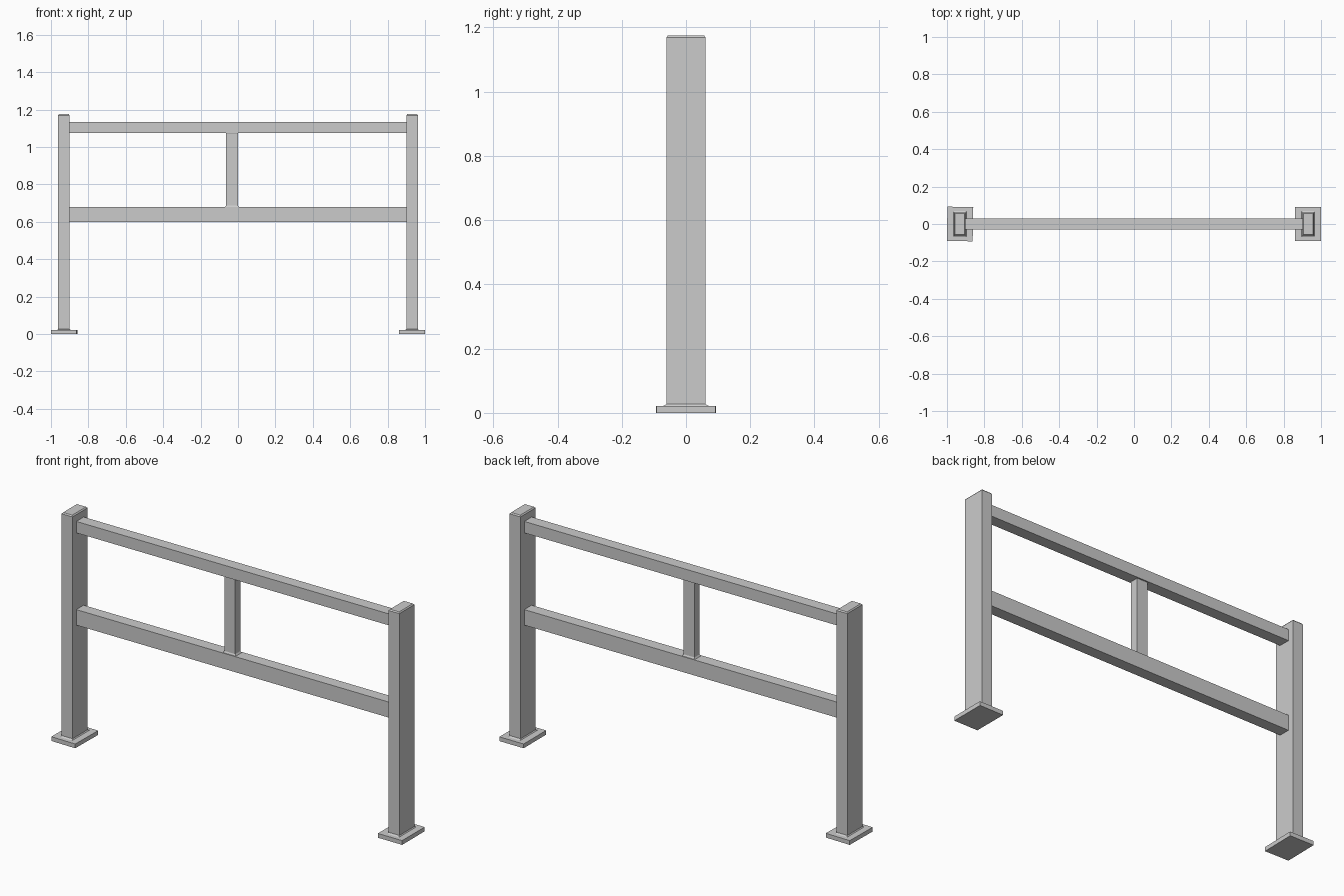
import bpy, bmesh
from math import radians

if "Cube" in bpy.data.objects:
    bpy.data.objects.remove(bpy.data.objects["Cube"])


def prism(name, cx, sections, turn=0):
    """Stack rectangular sections (half width x, half depth y, height z) into a closed solid."""
    bm = bmesh.new()
    rings = []
    for hx, hy, z in sections:
        rings.append([bm.verts.new((sx * hx, sy * hy, z))
                      for sx, sy in ((-1, -1), (1, -1), (1, 1), (-1, 1))])
    bm.faces.new(rings[0][::-1])
    bm.faces.new(rings[-1])
    for a, b in zip(rings, rings[1:]):
        for i in range(4):
            j = (i + 1) % 4
            bm.faces.new((a[i], a[j], b[j], b[i]))
    mesh = bpy.data.meshes.new(name)
    bm.to_mesh(mesh)
    bm.free()
    ob = bpy.data.objects.new(name, mesh)
    ob.location.x = cx
    ob.rotation_euler.z = turn
    bpy.context.collection.objects.link(ob)
    return ob


# Floor plates and posts with a small weld at the foot and a bevelled cap
for side, s, turn in (("left", -1, radians(-1)), ("right", 1, 0)):
    prism(side + "_base_plate", s * 0.93,
          [(0.069, 0.0915, 0), (0.069, 0.0915, 0.022)], turn)
    prism(side + "_post", s * 0.931,
          [(0.031, 0.061, 0.022), (0.031, 0.061, 1.169), (0.026, 0.056, 1.175)])
    prism(side + "_foot_weld", s * 0.931,
          [(0.036, 0.072, 0.021), (0.031, 0.061, 0.027)])

# Horizontal rails between the posts
for name, z0, z1 in (("top_rail", 1.075, 1.134), ("lower_rail", 0.60, 0.68)):
    prism(name, 0, [(0.901, 0.03, z0), (0.901, 0.03, z1)])

# Short upright between the rails, flared by welds at both ends
prism("middle_upright", -0.032,
      [(0.037, 0.026, 0.679), (0.031, 0.021, 0.688),
       (0.031, 0.021, 1.071), (0.034, 0.024, 1.076)])
